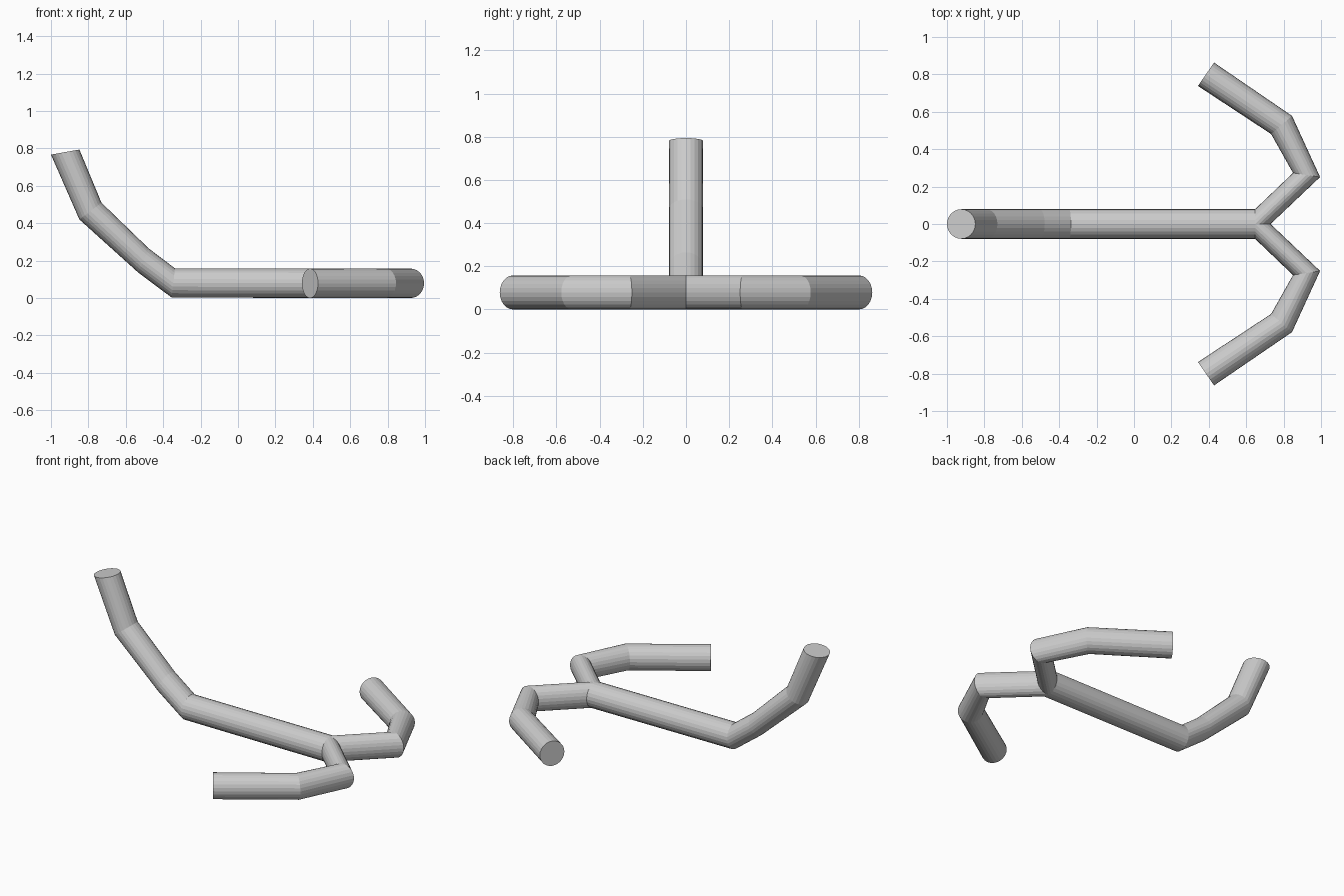
import bpy, bmesh
from math import sin, cos, tau
from mathutils import Vector

if "Cube" in bpy.data.objects:
    bpy.data.objects.remove(bpy.data.objects["Cube"])

SIDES, R = 24, 0.079

# Stem rings in the XZ plane: (top point, bottom point)
stem = [((-0.848, 0.794), (-1.0, 0.767)),
        ((-0.73, 0.51), (-0.848, 0.42)),
        ((-0.477, 0.265), (-0.534, 0.137)),
        ((-0.337, 0.159), (-0.355, 0.003)),
        ((0.647, 0.158), (0.647, 0.0))]
# Arm rings in the XY plane: (inner point, outer point)
arm = [((0.85, 0.273), (0.995, 0.251)),
       ((0.733, 0.481), (0.845, 0.578)),
       ((0.342, 0.738), (0.428, 0.863))]

# Each ring is an ellipse: centre, sideways axis, upward axis
rings = []
for a, b in stem:
    a, b = Vector((a[0], 0, a[1])), Vector((b[0], 0, b[1]))
    rings.append(((a + b) / 2, Vector((0, R, 0)), (a - b) / 2))
for a, b in arm:
    a, b = Vector((*a, R)), Vector((*b, R))
    rings.append(((a + b) / 2, (a - b) / 2, Vector((0, 0, R))))

# Skin the bent tube through the rings and cap both ends
bm = bmesh.new()
loops = []
for c, u, v in rings:
    loops.append([bm.verts.new(c + u * cos(tau * i / SIDES) + v * sin(tau * i / SIDES))
                  for i in range(SIDES)])
for p, q in zip(loops, loops[1:]):
    for i in range(SIDES):
        j = (i + 1) % SIDES
        bm.faces.new((p[i], p[j], q[j], q[i]))
bm.faces.new(loops[0])
bm.faces.new(loops[-1])
bmesh.ops.recalc_face_normals(bm, faces=bm.faces)

# Keep the +Y half, so the mirrored halves meet at the fork
bmesh.ops.bisect_plane(bm, geom=bm.verts[:] + bm.edges[:] + bm.faces[:], dist=1e-4,
                       plane_co=(0, 0, 0), plane_no=(0, 1, 0), clear_inner=True)

mesh = bpy.data.meshes.new("forked_tube")
bm.to_mesh(mesh)
bm.free()
tube = bpy.data.objects.new("forked_tube", mesh)
bpy.context.collection.objects.link(tube)
mirror = tube.modifiers.new("Mirror", 'MIRROR')
mirror.use_axis = (False, True, False)
mirror.use_clip = True
